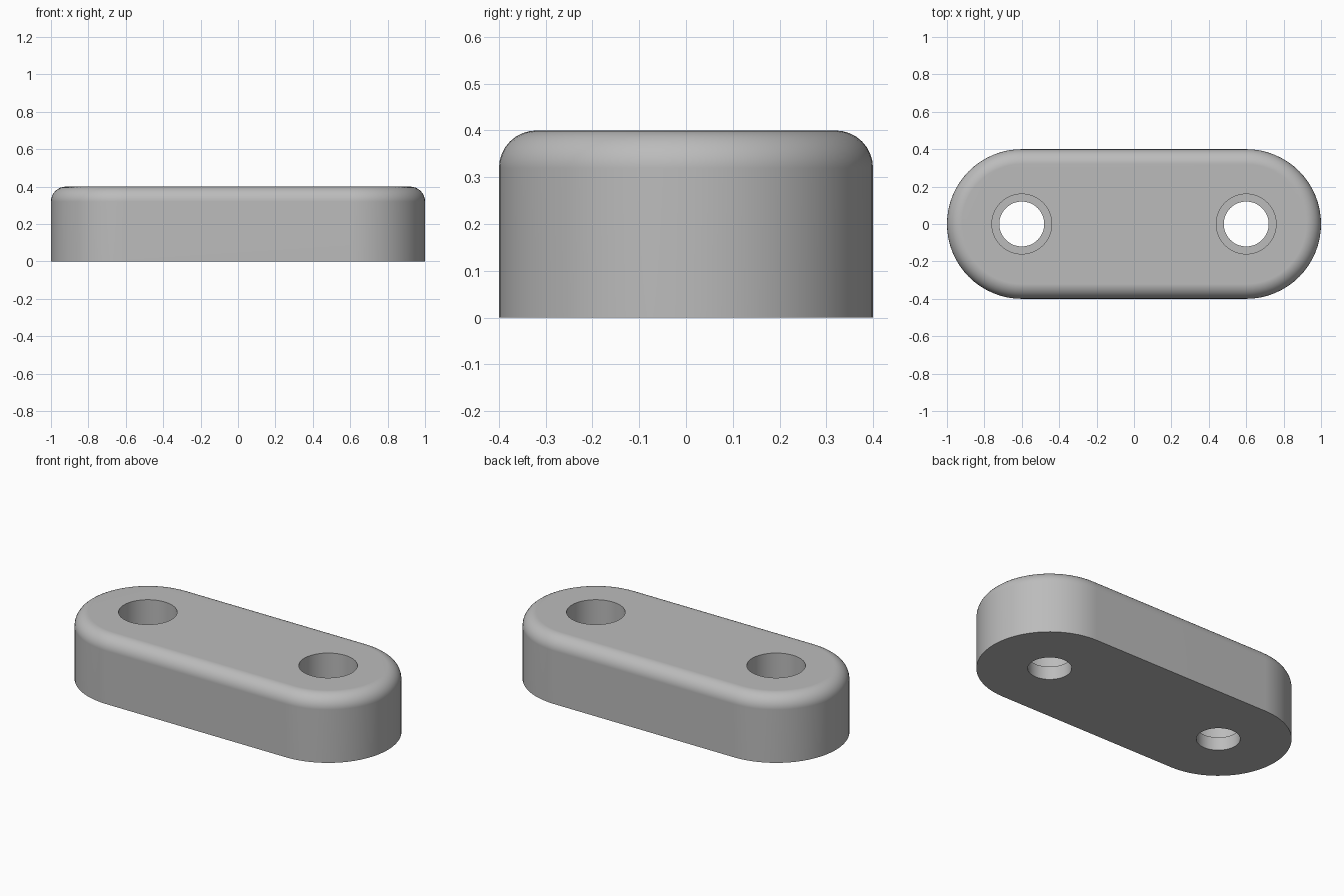
import bpy, bmesh
from math import sin, cos, pi, radians

cube = bpy.data.objects.get("Cube")
if cube:
    bpy.data.objects.remove(cube, do_unlink=True)

LENGTH, WIDTH, HEIGHT, FILLET = 2.0, 0.8, 0.4, 0.08
HOLE_X = 0.6
HOLE_R, BORE_R, BORE_FLOOR = 0.12, 0.16, 0.08
ARC_STEPS, FILLET_STEPS = 32, 8

grey = bpy.data.materials.new("plain grey")
grey.use_nodes = True
colour = (0.5, 0.5, 0.5, 1)
grey.diffuse_color = colour
grey.node_tree.nodes["Principled BSDF"].inputs["Base Color"].default_value = colour


def slot_ring(bm, radius, z):
    """Ring of vertices around a round-ended slot outline."""
    offset = (LENGTH - WIDTH) / 2
    ring = []
    for side in (1, -1):
        for i in range(ARC_STEPS + 1):
            a = -pi / 2 + pi * i / ARC_STEPS
            ring.append(bm.verts.new((side * (offset + radius * cos(a)),
                                      side * radius * sin(a), z)))
    return ring


def make_object(name, bm):
    bmesh.ops.recalc_face_normals(bm, faces=bm.faces)
    mesh = bpy.data.meshes.new(name)
    bm.to_mesh(mesh)
    bm.free()
    mesh.materials.append(grey)
    obj = bpy.data.objects.new(name, mesh)
    bpy.context.collection.objects.link(obj)
    return obj


# Round-ended plate with a filleted top rim
bm = bmesh.new()
half = WIDTH / 2
rings = [slot_ring(bm, half, 0)]
for i in range(FILLET_STEPS + 1):
    a = pi / 2 * i / FILLET_STEPS
    rings.append(slot_ring(bm, half - FILLET * (1 - cos(a)),
                           HEIGHT - FILLET * (1 - sin(a))))
for low, high in zip(rings, rings[1:]):
    for i in range(len(low)):
        j = (i + 1) % len(low)
        bm.faces.new((low[i], low[j], high[j], high[i]))
bm.faces.new(rings[0])
bm.faces.new(rings[-1])
plate = make_object("link_plate", bm)

# Stepped cutters: narrow through hole below, wider counterbore above
profile = [(HOLE_R, -0.1), (HOLE_R, BORE_FLOOR),
           (BORE_R, BORE_FLOOR), (BORE_R, HEIGHT + 0.1)]
cutters = []
for side, x in (("left", HOLE_X), ("right", -HOLE_X)):
    bm = bmesh.new()
    n = 2 * ARC_STEPS
    rings = [[bm.verts.new((x + r * cos(2 * pi * i / n), r * sin(2 * pi * i / n), z))
              for i in range(n)] for r, z in profile]
    for low, high in zip(rings, rings[1:]):
        for i in range(n):
            j = (i + 1) % n
            bm.faces.new((low[i], low[j], high[j], high[i]))
    bm.faces.new(rings[0])
    bm.faces.new(rings[-1])
    cutter = make_object(side + "_hole_cutter", bm)
    cutter.hide_render = True
    cutters.append(cutter)
    cut = plate.modifiers.new(side + " hole", "BOOLEAN")
    cut.operation, cut.solver, cut.object = "DIFFERENCE", "EXACT", cutter

# Apply the cuts, then drop the cutters
bpy.ops.object.select_all(action="DESELECT")
plate.select_set(True)
bpy.context.view_layer.objects.active = plate
for cut in list(plate.modifiers):
    bpy.ops.object.modifier_apply(modifier=cut.name)
for cutter in cutters:
    bpy.data.objects.remove(cutter, do_unlink=True)

# Smooth walls and fillet, crisp rims, level flat faces
bpy.ops.object.shade_smooth_by_angle(angle=radians(30))
weighted = plate.modifiers.new("even shading", "WEIGHTED_NORMAL")
weighted.keep_sharp = True
